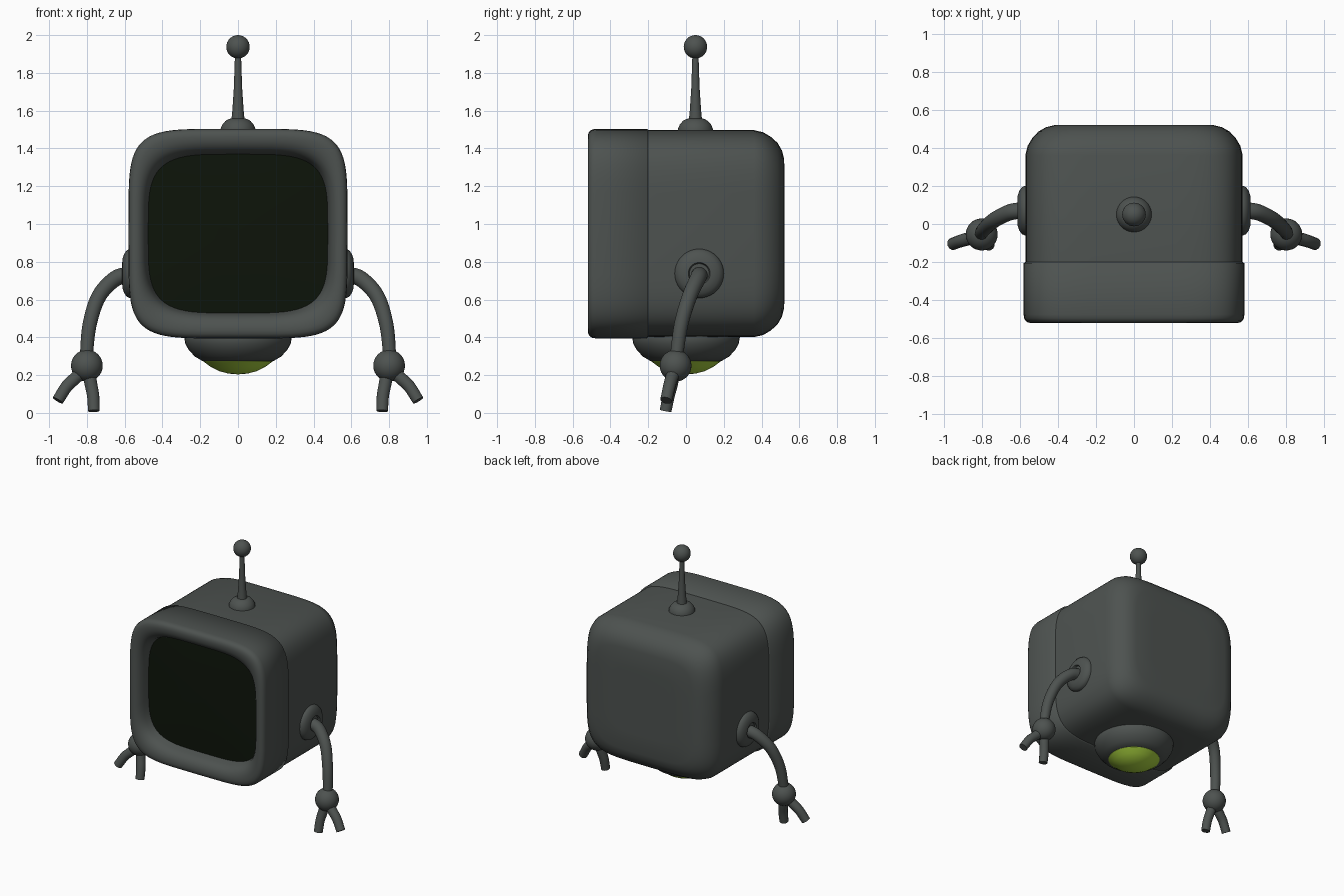
import bpy, bmesh, math
from mathutils import Vector

if "Cube" in bpy.data.objects:
    bpy.data.objects.remove(bpy.data.objects["Cube"])


def material(name, rgb):
    m = bpy.data.materials.new(name)
    m.diffuse_color = (*rgb, 1)
    m.use_nodes = True
    m.node_tree.nodes["Principled BSDF"].inputs["Base Color"].default_value = m.diffuse_color
    return m


GREY = material("dark_grey", (0.075, 0.085, 0.08))
GLASS = material("screen_black", (0.004, 0.007, 0.003))
LIME = material("lime_glow", (0.4, 0.65, 0.05))


def loft(name, rings, mat=GREY, angle=35, mirror=False):
    """Bridge rings of points into a closed skin."""
    bm = bmesh.new()
    loops = [[bm.verts.new(p) for p in ring] for ring in rings]
    n = len(loops[0])
    for a, b in zip(loops, loops[1:]):
        for i in range(n):
            j = (i + 1) % n
            bm.faces.new((a[i], a[j], b[j], b[i]))
    bm.faces.new(loops[0])
    bm.faces.new(loops[-1])
    bmesh.ops.remove_doubles(bm, verts=bm.verts, dist=1e-5)
    bmesh.ops.recalc_face_normals(bm, faces=bm.faces)
    me = bpy.data.meshes.new(name)
    bm.to_mesh(me)
    bm.free()
    ob = bpy.data.objects.new(name, me)
    bpy.context.collection.objects.link(ob)
    me.materials.append(mat)
    bpy.ops.object.select_all(action='DESELECT')
    ob.select_set(True)
    bpy.context.view_layer.objects.active = ob
    bpy.ops.object.shade_smooth_by_angle(angle=math.radians(angle))
    if mirror:
        ob.modifiers.new("mirror", 'MIRROR').use_mirror_merge = False
    return ob


def squircle(a, b, y, n, count=72):
    """Superellipse ring in the xz plane around the body centre."""
    def f(v):
        return math.copysign(abs(v) ** (2 / n), v)
    return [(a * f(math.cos(t)), y, 0.949 + b * f(math.sin(t)))
            for t in (2 * math.pi * i / count for i in range(count))]


def lathe(name, profile, centre, axis='Z', count=40, **kw):
    """Revolve (radius, height) points about a z or x axis."""
    c = Vector(centre)
    rings = []
    for r, h in profile:
        ring = []
        for i in range(count):
            t = 2 * math.pi * i / count
            u, v = r * math.cos(t), r * math.sin(t)
            ring.append(c + Vector((u, v, h) if axis == 'Z' else (h, u, v)))
        rings.append(ring)
    return loft(name, rings, **kw)


def arc(r, a0, a1, steps):
    angles = [math.radians(a0 + (a1 - a0) * i / steps) for i in range(steps + 1)]
    return [(r * math.cos(t), r * math.sin(t)) for t in angles]


def tube(name, pts, r0, r1, sides, steps=6, **kw):
    """Sweep a polygon along a smooth path through the points."""
    p = [Vector(q) for q in pts]
    p = [2 * p[0] - p[1]] + p + [2 * p[-1] - p[-2]]
    path = []
    for k in range(1, len(p) - 2):
        a, b, c, d = p[k - 1:k + 3]
        for i in range(steps):
            t = i / steps
            path.append(0.5 * (2 * b + (c - a) * t + (2 * a - 5 * b + 4 * c - d) * t * t
                               + (3 * b - a - 3 * c + d) * t ** 3))
    path.append(p[-2])
    rings, last = [], len(path) - 1
    for i, q in enumerate(path):
        tan = (path[min(i + 1, last)] - path[max(i - 1, 0)]).normalized()
        u = tan.cross(Vector((0, 1, 0))).normalized()
        v = tan.cross(u)
        r = r0 + (r1 - r0) * i / last
        rings.append([q + r * (u * math.cos(w) + v * math.sin(w))
                      for w in (2 * math.pi * (s + 0.5) / sides for s in range(sides))])
    return loft(name, rings, **kw)


# rear housing: straight sides, rounded back
loft("rear_housing", [squircle(0.571 - i, 0.548 - i, y, 5.2) for y, i in
     [(-0.22, 0), (0.36, 0), (0.41, 0.012), (0.45, 0.036), (0.485, 0.068),
      (0.508, 0.108), (0.52, 0.155), (0.521, 0.3)]])

# front bezel: outer wall, rounded lip, deep recess
loft("front_bezel", [squircle(a, b, y, n) for a, b, y, n in
     [(0.571, 0.548, -0.2, 5.2), (0.58, 0.555, -0.206, 5.2), (0.58, 0.555, -0.475, 5.2),
      (0.577, 0.552, -0.495, 5.2), (0.569, 0.544, -0.509, 5.15), (0.557, 0.531, -0.517, 5.1),
      (0.542, 0.513, -0.52, 5), (0.525, 0.487, -0.517, 4.7), (0.508, 0.462, -0.506, 4.5),
      (0.494, 0.443, -0.487, 4.3), (0.484, 0.43, -0.46, 4.2), (0.475, 0.42, -0.41, 4.1)]],
     angle=60)

# almost flat screen
loft("screen", [squircle(0.476 * s, 0.421 * s, -0.413 - 0.01 * (1 - s * s), 4.1)
     for s in (1, 0.85, 0.65, 0.4, 0.15, 0.01)], mat=GLASS)

# thruster under the body with glowing lens
lathe("thruster_housing", [(0.27, 0.44), (0.285, 0.4), (0.279, 0.365), (0.26, 0.332),
      (0.228, 0.298), (0.187, 0.274), (0.17, 0.274)], (0, 0, 0))
lathe("thruster_lens", [(0.184, 0.278), (0.184, 0.273), (0.145, 0.244), (0.1, 0.221),
      (0.05, 0.208), (0, 0.204)], (0, 0, 0), mat=LIME)

# antenna
lathe("antenna_base", [(0.094, 1.47), (0.092, 1.505), (0.083, 1.526), (0.066, 1.546),
      (0.045, 1.557), (0, 1.56)], (0, 0.05, 0))
lathe("antenna_rod", [(0.036, 1.54), (0.03, 1.6), (0.022, 1.72), (0.016, 1.9)],
      (0, 0.05, 0), count=20)
lathe("antenna_ball", arc(0.062, -90, 90, 16), (0, 0.05, 1.938), count=32)

# shoulders, arms, wrists and two-finger grippers, mirrored across x
lathe("shoulders", [(0.13, 0.54), (0.13, 0.574), (0.123, 0.589), (0.105, 0.602),
      (0.08, 0.611), (0.058, 0.613), (0.052, 0.6), (0, 0.6)],
      (0, 0.07, 0.738), axis='X', mirror=True)
tube("arms", [(0.57, 0.072, 0.732), (0.65, 0.062, 0.71), (0.735, 0.02, 0.62),
     (0.783, -0.023, 0.48), (0.8, -0.045, 0.34), (0.8, -0.055, 0.25)],
     0.045, 0.033, 20, mirror=True)
lathe("wrists", arc(0.084, -90, 90, 16), (0.8, -0.055, 0.25), count=32, mirror=True)
tube("inner_fingers", [(0.793, -0.06, 0.24), (0.78, -0.075, 0.16), (0.767, -0.092, 0.09),
     (0.763, -0.108, 0.01)], 0.036, 0.032, 12, mirror=True)
tube("outer_fingers", [(0.81, -0.06, 0.235), (0.86, -0.075, 0.185), (0.907, -0.088, 0.14),
     (0.954, -0.105, 0.066)], 0.036, 0.032, 12, mirror=True)
